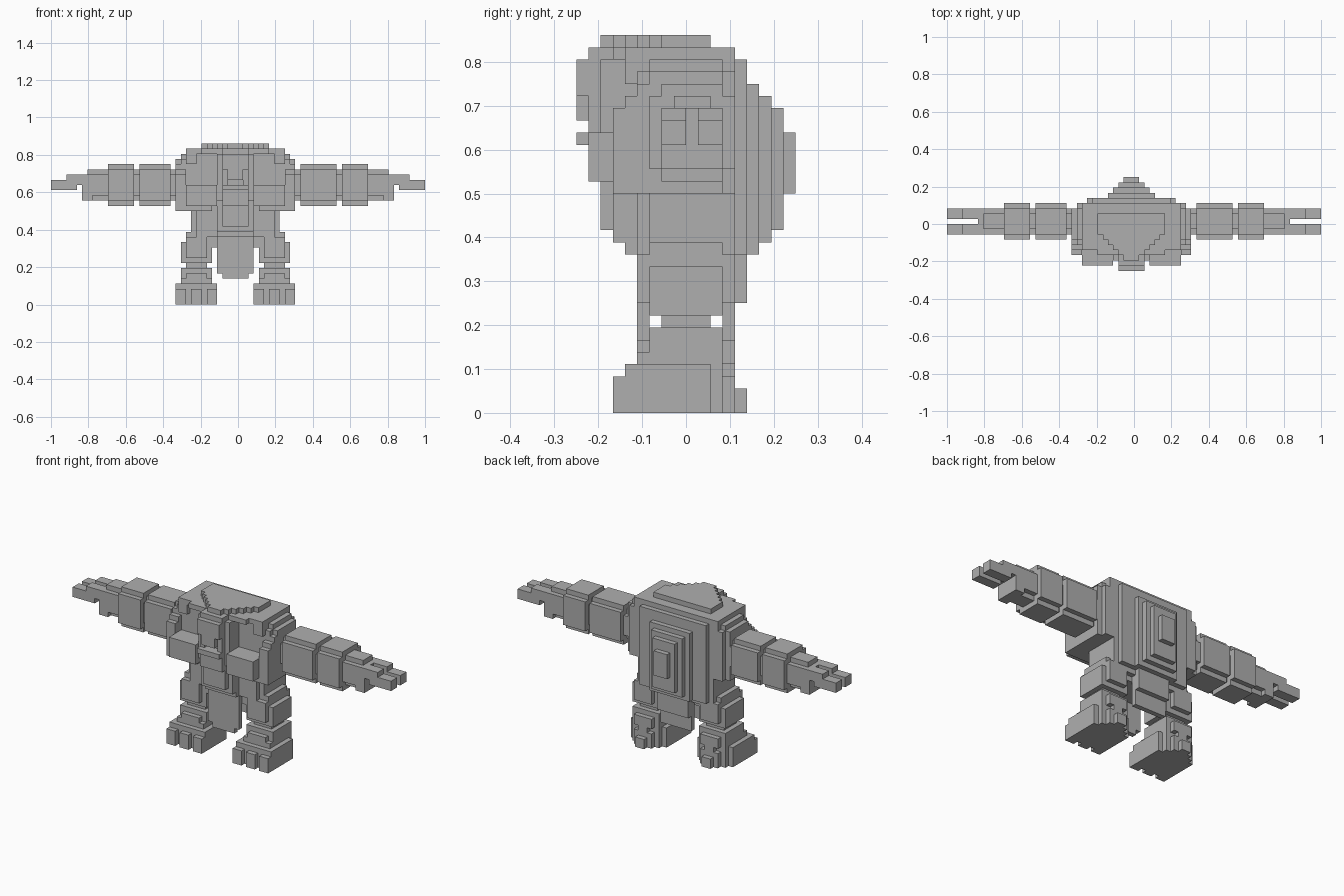
import bpy
import bmesh
import math
from mathutils import Vector

if "Cube" in bpy.data.objects:
    bpy.data.objects.remove(bpy.data.objects["Cube"], do_unlink=True)

UNIT = 1 / 36  # edge length of one block

stone = bpy.data.materials.new("stone_grey")
stone.use_nodes = True
stone.diffuse_color = (0.43, 0.43, 0.43, 1)
stone.node_tree.nodes["Principled BSDF"].inputs["Base Color"].default_value = stone.diffuse_color


def box(x, y, z):
    """Set of unit cells filling the given x, y and z intervals."""
    return {(i, j, k) for i in range(*x) for j in range(*y) for k in range(*z)}


def centred(half, y, z):
    """Box centred on the body's mirror plane, half a unit right of zero."""
    return box((-half - 1, half), y, z)


def mirrored(cells, plane=-2):
    return {(plane - i, j, k) for i, j, k in cells}


def build(name, cells):
    """Skin the exposed sides of the cells and merge flat regions."""
    mesh = bpy.data.meshes.new(name)
    bm = bmesh.new()
    corners = {}

    def corner(position):
        key = tuple(round(c) for c in position)
        if key not in corners:
            corners[key] = bm.verts.new(Vector(key) * UNIT)
        return corners[key]

    for cell in cells:
        for axis in range(3):
            for side in (0, 1):
                neighbour = list(cell)
                neighbour[axis] += 2 * side - 1
                if tuple(neighbour) in cells:
                    continue
                u, v = Vector(), Vector()
                u[(axis + 1) % 3] = 1
                v[(axis + 2) % 3] = 1
                start = Vector(cell)
                start[axis] += side
                loop = [start, start + u, start + u + v, start + v]
                if not side:
                    loop.reverse()
                bm.faces.new([corner(p) for p in loop])
    bmesh.ops.dissolve_limit(bm, angle_limit=math.radians(1),
                             verts=bm.verts, edges=bm.edges)
    bmesh.ops.triangulate(bm, faces=[f for f in bm.faces if len(f.verts) > 4])
    bm.to_mesh(mesh)
    bm.free()
    mesh.materials.append(stone)
    obj = bpy.data.objects.new(name, mesh)
    bpy.context.collection.objects.link(obj)
    return obj


def build_pair(part, cells, plane=-2):
    build("left_" + part, cells)
    build("right_" + part, mirrored(cells, plane))


# Torso: waist, chest and rounded top plates
waist = centred(8, (-3, 4), (12, 19))
waist |= centred(6, (-4, 4), (13, 18))
chest = centred(10, (-4, 4), (18, 28))
chest |= centred(10, (-3, 3), (18, 29))
chest |= centred(9, (-4, 4), (18, 30))
chest |= centred(7, (-4, 5), (13, 29))
build("torso", waist | chest)

top_plate = centred(6, (-2, 2), (30, 31))
for step in range(4):
    top_plate |= centred(5 - step, (-3 - step, 0), (30, 31))
top_plate |= centred(1, (-7, 0), (30, 31))
for step in range(4):
    top_plate |= centred(8 - step, (-5 - step // 2, 0), (29, 30))
build("top_plate", top_plate)

# Stepped hump on the back
hump = centred(6, (4, 5), (13, 29))
hump |= centred(4, (5, 6), (13, 27))
hump |= centred(3, (6, 7), (14, 26))
hump |= centred(2, (7, 8), (15, 25))
hump |= centred(1, (8, 9), (18, 23))
build("back_hump", hump)

# Shoulders curve forward around the recesses beside the head
shoulder = box((8, 11), (-3, 3), (18, 28))
shoulder |= box((9, 11), (-4, 3), (18, 27))
shoulder |= box((9, 11), (-5, 3), (18, 26))
shoulder |= box((9, 11), (-6, 3), (18, 25))
shoulder |= box((7, 9), (-5, -2), (27, 30))
build_pair("shoulder", shoulder)

# Chest pads
pad = box((3, 9), (-8, -3), (19, 23))
pad |= box((4, 10), (-6, -3), (18, 23))
build_pair("chest_pad", pad)

# Head with brow, nose, sunken eyes and mouth
head = centred(2, (-8, -3), (19, 30))
head |= centred(3, (-7, -3), (20, 29))
head |= centred(2, (-9, -8), (26, 29))
head |= centred(1, (-9, -8), (24, 26))
head |= centred(2, (-9, -8), (22, 23))
head -= centred(1, (-8, -7), (23, 24))
build("head", head)

# Hanging beard
beard = centred(3, (-5, -3), (13, 20))
beard |= centred(3, (-6, -3), (14, 20))
beard |= centred(2, (-7, -3), (15, 20))
build("beard", beard)

# Hip cloth: thin front and back flaps below the pelvis
build("pelvis", centred(4, (-3, 3), (11, 14)))
front_flap = centred(3, (-4, -3), (6, 14)) | centred(2, (-4, -3), (5, 6))
build("front_flap", front_flap)
back_flap = centred(3, (3, 4), (6, 14)) | centred(3, (4, 5), (9, 14))
build("back_flap", back_flap)

# Legs with a narrow knee gap
leg = box((4, 9), (-3, 3), (11, 14))
leg |= box((4, 10), (-3, 3), (8, 12))
leg |= box((5, 9), (-4, 4), (9, 13))
leg |= box((5, 9), (-2, 2), (6, 9))
leg |= box((4, 10), (-3, 3), (4, 7))
leg |= box((4, 10), (-4, 3), (4, 5))
leg |= box((5, 9), (-4, 4), (4, 6))
build_pair("leg", leg)

# Feet with three toes and a stepped heel
foot = box((3, 11), (-5, 2), (0, 4))
foot |= box((4, 10), (-5, 3), (0, 4))
foot |= box((5, 9), (3, 4), (0, 3))
foot |= box((6, 8), (3, 4), (0, 6))
foot |= box((6, 8), (4, 5), (0, 2))
for toe in range(3, 11, 3):
    foot |= box((toe, toe + 2), (-6, -5), (0, 3))
build_pair("foot", foot)


def rounded_bar(x, y, z):
    """Bar along x with its four long edges notched."""
    wide = box(x, y, (z[0] + 1, z[1] - 1))
    return wide | box(x, (y[0] + 1, y[1] - 1), z)


# Straight arms with two raised cuffs
arm = rounded_bar((10, 29), (-2, 3), (20, 26))
arm |= rounded_bar((12, 19), (-3, 4), (19, 27))
arm |= rounded_bar((20, 25), (-3, 4), (19, 27))
build("left_arm", arm)
build("right_arm", {c for c in mirrored(arm, -1) if c[0] < -13 or c in
                    mirrored(rounded_bar((10, 29), (-2, 3), (20, 26)), -1)})

# Hands split into two prongs
hand = box((28, 30), (-2, 3), (20, 25))
for prong in ((-2, 0), (1, 3)):
    hand |= box((30, 33), prong, (23, 25))
    hand |= box((31, 36), prong, (22, 24))
build_pair("hand", hand, -1)
